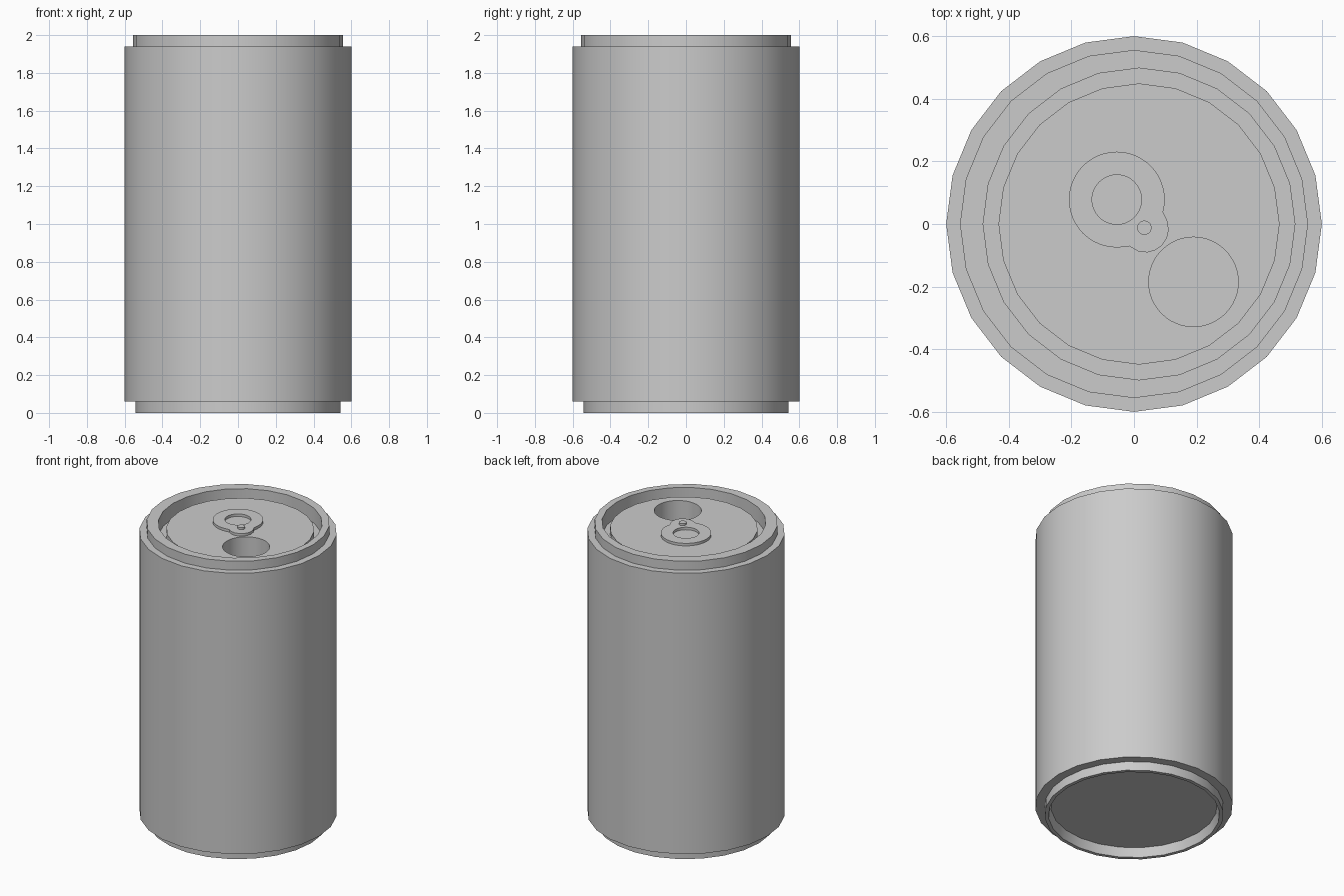
import bpy, bmesh
from math import sin, cos, pi, sqrt, radians

cube = bpy.data.objects.get("Cube")
if cube:
    bpy.data.objects.remove(cube, do_unlink=True)

metal = bpy.data.materials.new("grey_metal")
metal.use_nodes = True
GREY = (0.6, 0.6, 0.6, 1)
metal.diffuse_color = GREY
metal.node_tree.nodes["Principled BSDF"].inputs["Base Color"].default_value = GREY


def finish(name, bm):
    """Turn a bmesh into a named, coloured object."""
    bmesh.ops.recalc_face_normals(bm, faces=bm.faces)
    mesh = bpy.data.meshes.new(name)
    bm.to_mesh(mesh)
    bm.free()
    mesh.materials.append(metal)
    obj = bpy.data.objects.new(name, mesh)
    bpy.context.collection.objects.link(obj)
    return obj


def smooth(obj):
    bpy.ops.object.select_all(action="DESELECT")
    obj.select_set(True)
    bpy.context.view_layer.objects.active = obj
    bpy.ops.object.shade_smooth_by_angle(angle=radians(30))


def lathe(name, rings, sides, centre=(0, 0)):
    """Stack rings of (radius, height, x shift) and cap both ends."""
    bm = bmesh.new()
    loops = [[bm.verts.new((centre[0] + dx + r * sin(2 * pi * i / sides),
                            centre[1] + r * cos(2 * pi * i / sides), z))
              for i in range(sides)] for r, z, dx in rings]
    for a, b in zip(loops, loops[1:]):
        for i in range(sides):
            j = (i + 1) % sides
            bm.faces.new((a[i], a[j], b[j], b[i]))
    bm.faces.new(loops[0])
    bm.faces.new(loops[-1])
    return finish(name, bm)


# Can: recessed base, wall, raised rim, groove and lid panel
can = lathe("can_body", [
    (0.505, 0.06, 0), (0.52, 0, 0), (0.543, 0, 0), (0.543, 0.06, 0),
    (0.6, 0.06, 0), (0.6, 1.94, 0), (0.556, 1.94, 0), (0.556, 2, 0),
    (0.498, 2, 0.016), (0.498, 1.9, 0.016),
    (0.449, 1.9, 0.016), (0.449, 1.96, 0.016)], 24)

# Drinking hole cut into the lid
cutter = lathe("hole_cutter", [(0.143, 1.6, 0), (0.143, 2.1, 0)], 48, (0.19, -0.185))
cutter.hide_render = True
cut = can.modifiers.new("drinking_hole", "BOOLEAN")
cut.operation = "DIFFERENCE"
cut.solver = "EXACT"
cut.object = cutter
bpy.context.view_layer.objects.active = can
bpy.ops.object.modifier_apply(modifier=cut.name)
bpy.data.objects.remove(cutter, do_unlink=True)
smooth(can)

# Pull tab: a large ring merged with a small lobe around the rivet
RING, LOBE = (-0.055, 0.078), (0.036, -0.016)
RING_R, LOBE_R, FINGER_R = 0.153, 0.075, 0.079
LOW, HIGH, STEPS = 1.955, 1.977, 48
bm = bmesh.new()
sections = []
for i in range(STEPS):
    a = 2 * pi * i / STEPS
    ux, uy = cos(a), sin(a)
    dx, dy = LOBE[0] - RING[0], LOBE[1] - RING[1]
    along, across = dx * ux + dy * uy, dx * uy - dy * ux
    reach = RING_R
    if abs(across) < LOBE_R:
        reach = max(reach, along + sqrt(LOBE_R ** 2 - across ** 2))
    sections.append([bm.verts.new((RING[0] + r * ux, RING[1] + r * uy, z))
                     for r, z in ((FINGER_R, LOW), (reach, LOW),
                                  (reach, HIGH), (FINGER_R, HIGH))])
for i, a in enumerate(sections):
    b = sections[(i + 1) % STEPS]
    for k in range(4):
        m = (k + 1) % 4
        bm.faces.new((a[k], a[m], b[m], b[k]))
smooth(finish("pull_tab", bm))

# Rivet holding the tab
smooth(lathe("rivet", [(0.023, LOW, 0), (0.023, 1.99, 0)], 20, (0.033, -0.012)))
